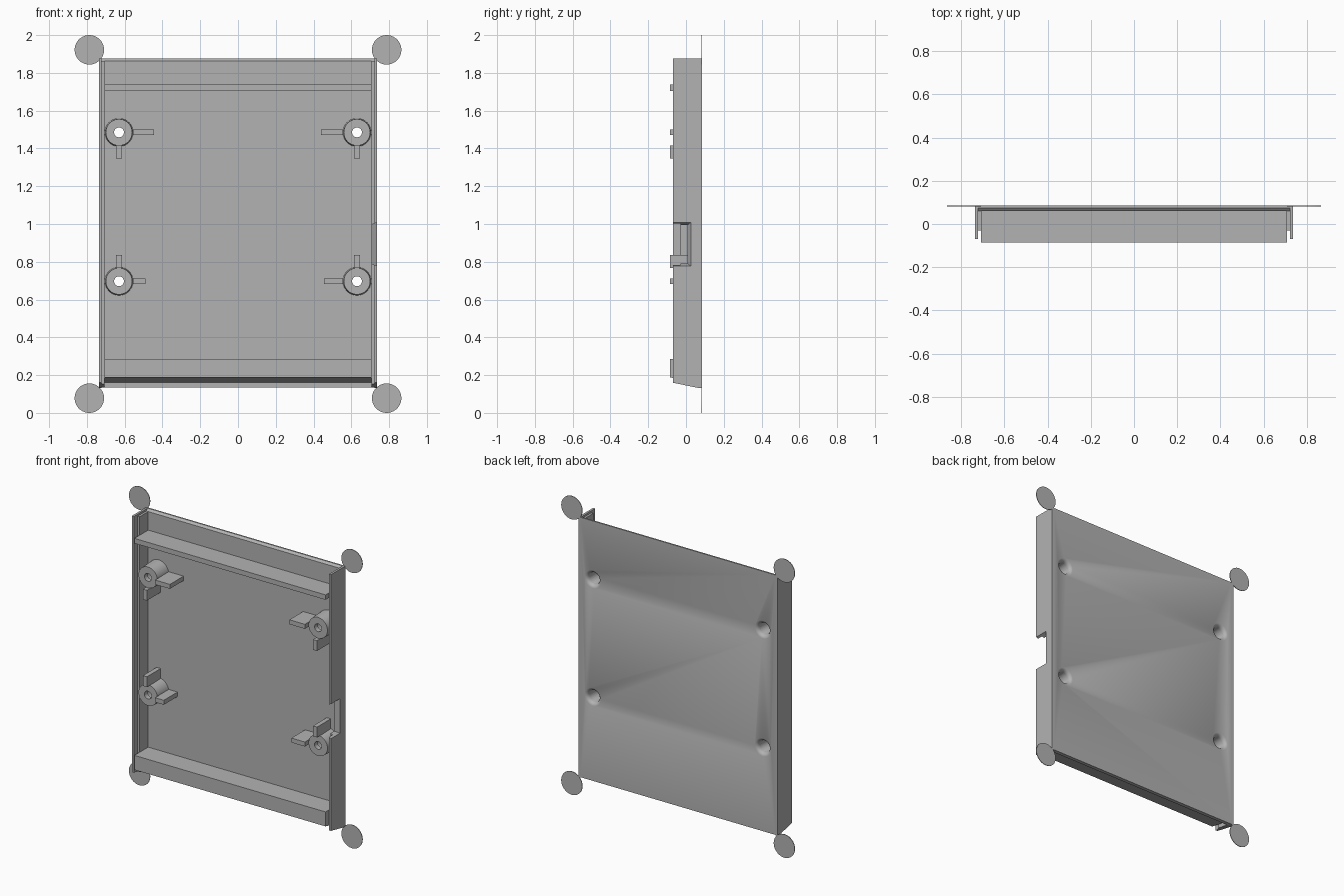
import bpy, bmesh, math
from mathutils import Matrix, Vector

if "Cube" in bpy.data.objects:
    bpy.data.objects.remove(bpy.data.objects["Cube"], do_unlink=True)

GREY = (0.45, 0.45, 0.45, 1)
mat = bpy.data.materials.new("plain grey")
mat.use_nodes = True
mat.diffuse_color = GREY
mat.node_tree.nodes["Principled BSDF"].inputs["Base Color"].default_value = GREY


def finish(name, bm):
    bmesh.ops.recalc_face_normals(bm, faces=bm.faces)
    mesh = bpy.data.meshes.new(name)
    bm.to_mesh(mesh)
    bm.free()
    mesh.materials.append(mat)
    ob = bpy.data.objects.new(name, mesh)
    bpy.context.collection.objects.link(ob)
    return ob


def prism(name, profile, x0, x1):
    """Extrude a (y, z) profile along x."""
    bm = bmesh.new()
    face = bm.faces.new([bm.verts.new((x0, y, z)) for y, z in profile])
    new = bmesh.ops.extrude_face_region(bm, geom=[face])["geom"]
    bmesh.ops.translate(bm, vec=(x1 - x0, 0, 0),
                        verts=[v for v in new if isinstance(v, bmesh.types.BMVert)])
    return finish(name, bm)


def box(name, x0, x1, y0, y1, z0, z1):
    return prism(name, [(y0, z0), (y1, z0), (y1, z1), (y0, z1)], x0, x1)


def lathe(name, profile, x, z, steps=40):
    """Revolve a (radius, y) profile around a front-to-back axis."""
    bm = bmesh.new()
    verts = [bm.verts.new((r, y, 0)) for r, y in profile]
    edges = [bm.edges.new(pair) for pair in zip(verts, verts[1:])]
    bmesh.ops.spin(bm, geom=verts + edges, cent=(0, 0, 0), axis=(0, 1, 0),
                   angle=2 * math.pi, steps=steps)
    bmesh.ops.remove_doubles(bm, verts=bm.verts, dist=0.0001)
    bmesh.ops.translate(bm, vec=(x, 0, z), verts=bm.verts)
    return finish(name, bm)


def select_only(ob):
    bpy.ops.object.select_all(action="DESELECT")
    ob.select_set(True)
    bpy.context.view_layer.objects.active = ob


def cut(ob, cutter):
    mod = ob.modifiers.new("cut", "BOOLEAN")
    mod.operation = "DIFFERENCE"
    mod.solver = "EXACT"
    mod.object = cutter
    select_only(ob)
    bpy.ops.object.modifier_apply(modifier=mod.name)


def smooth(ob):
    select_only(ob)
    bpy.ops.object.shade_smooth_by_angle(angle=math.radians(35))


BACK, FLOOR, FRONT, TOP = 0.085, 0.06, -0.085, 1.875

# Back plate with a chamfered top edge
plate = prism("back_plate", [(FLOOR, 0.135), (BACK, 0.135), (BACK, TOP),
                             (0.075, TOP), (FLOOR, 1.862)], -0.722, 0.722)

# Side walls with a lower inner lip
sides = {}
for side, s in (("left", 1), ("right", -1)):
    wall = prism(side + "_wall", [(-0.07, 0.16), (0.06, 0.133), (BACK, 0.133),
                                  (BACK, TOP), (-0.07, TOP)], s * 0.722, s * 0.737)
    lip = prism(side + "_lip", [(-0.03, 0.152), (FLOOR, 0.135),
                                (FLOOR, 1.862), (-0.03, 1.862)], s * 0.707, s * 0.722)
    sides[side] = (wall, lip)

# Tapered notch through the left wall
bm = bmesh.new()
bmesh.ops.create_cube(bm, size=1)
for v in bm.verts:
    outer = v.co.x > 0
    v.co.x = 0.74 if outer else 0.70
    half = 0.117 if outer else 0.1
    v.co.z = 0.893 + (half if v.co.z > 0 else -half)
    v.co.y = (0.027 if outer else 0.005) if v.co.y > 0 else -0.12
notch = finish("notch_cutter", bm)
notch.hide_render = True
for part in sides["left"]:
    cut(part, notch)
bpy.data.objects.remove(notch, do_unlink=True)

# Cross rails
box("top_rail", -0.708, 0.708, FRONT, FLOOR, 1.705, 1.738)
prism("bottom_rail", [(FRONT, 0.188), (FLOOR, 0.16), (FLOOR, 0.285),
                      (FRONT, 0.285)], -0.708, 0.708)

# Screw bosses with countersunk holes and two ribs each
BOSS_X = 0.63
bosses = [("upper_right", -1, 1.485, -1, 0.445), ("upper_left", 1, 1.485, -1, 0.44),
          ("lower_right", -1, 0.697, 1, 0.49), ("lower_left", 1, 0.697, 1, 0.455)]
for place, s, z, up, rib_end in bosses:
    x = s * BOSS_X
    boss = lathe(place + "_boss", [(0, 0.065), (0.075, 0.065), (0.07, -0.053),
                                   (0, -0.053)], x, z)
    hole = lathe("hole_cutter", [(0, 0.095), (0.064, 0.095), (0.06, BACK), (0.05, 0.081),
                                 (0.043, 0.073), (0.039, 0.062), (0.038, -0.02),
                                 (0.026, -0.02), (0.026, -0.1), (0, -0.1)], x, z)
    hole.hide_render = True
    cut(boss, hole)
    cut(plate, hole)
    bpy.data.objects.remove(hole, do_unlink=True)
    smooth(boss)
    box(place + "_side_rib", s * rib_end, s * 0.555, FRONT, FLOOR, z - 0.015, z + 0.015)
    ends = sorted((z + up * 0.07, z + up * 0.139))
    box(place + "_upright_rib", x - 0.015, x + 0.015, FRONT, FLOOR, *ends)
smooth(plate)

# Thin corner discs
for height, z in (("upper", 1.922), ("lower", 0.078)):
    for side, s in (("left", 1), ("right", -1)):
        disc = lathe(f"{height}_{side}_corner_disc",
                     [(0, 0.081), (0.078, 0.081), (0.078, BACK), (0, BACK)], s * 0.787, z)
        smooth(disc)
